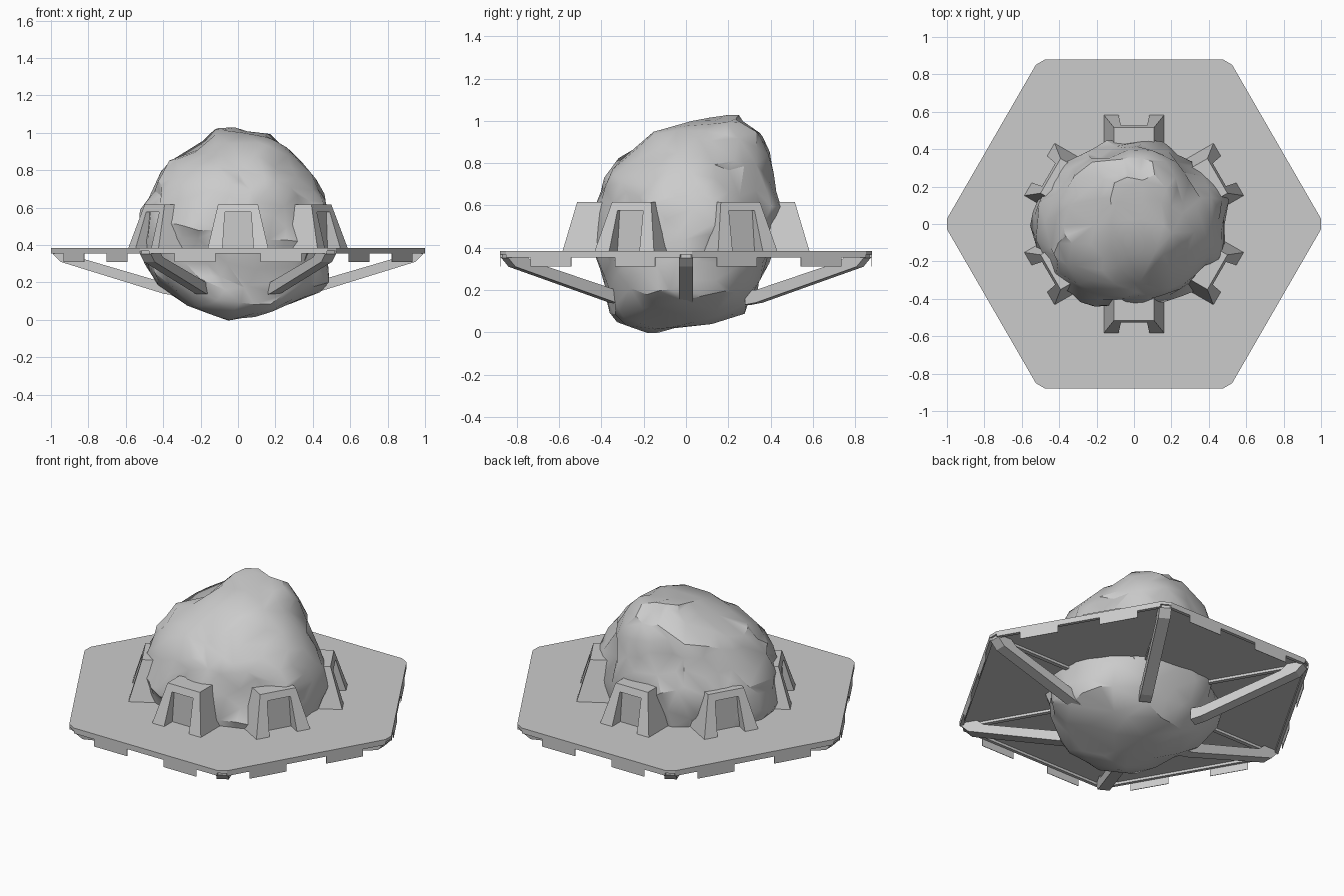
import bpy
import bmesh
import math
from mathutils import Vector, Matrix, noise

cube = bpy.data.objects.get("Cube")
if cube:
    bpy.data.objects.remove(cube, do_unlink=True)

grey = bpy.data.materials.new("station grey")
grey.use_nodes = True
grey.diffuse_color = (0.6, 0.6, 0.6, 1)
grey.node_tree.nodes["Principled BSDF"].inputs["Base Color"].default_value = (0.6, 0.6, 0.6, 1)

PLATE_TOP = 0.385
APOTHEM = 0.88
SIDES = 6


def finish(name, bm):
    bmesh.ops.recalc_face_normals(bm, faces=bm.faces)
    mesh = bpy.data.meshes.new(name)
    bm.to_mesh(mesh)
    bm.free()
    mesh.materials.append(grey)
    obj = bpy.data.objects.new(name, mesh)
    bpy.context.collection.objects.link(obj)
    return obj


def loft(bm, loops):
    """Closed solid through loops with equal point counts."""
    rings = [[bm.verts.new(p) for p in loop] for loop in loops]
    n = len(rings[0])
    for low, high in zip(rings, rings[1:]):
        for i in range(n):
            j = (i + 1) % n
            bm.faces.new((low[i], low[j], high[j], high[i]))
    bm.faces.new(rings[0][::-1])
    bm.faces.new(rings[-1])


def rect(r0, r1, half, z, shift=0):
    return [(r0, shift - half, z), (r1, shift - half, z),
            (r1, shift + half, z), (r0, shift + half, z)]


def apply_modifier(obj, mod):
    bpy.ops.object.select_all(action='DESELECT')
    bpy.context.view_layer.objects.active = obj
    obj.select_set(True)
    bpy.ops.object.modifier_apply(modifier=mod.name)


def ring_copies(obj, name, offset):
    """Six linked copies around the centre, the first being obj itself."""
    for k in range(SIDES):
        part = obj if k == 0 else obj.copy()
        if k:
            bpy.context.collection.objects.link(part)
        part.name = f"{name}_{k + 1}"
        part.matrix_world = Matrix.Rotation(math.radians(offset + 60 * k), 4, 'Z')


# Hexagonal deck with clipped corners
def hexagon(apothem, clip, z):
    half = apothem * math.tan(math.radians(30)) - clip
    points = []
    for k in range(SIDES):
        turn = Matrix.Rotation(math.radians(30 + 60 * k), 3, 'Z')
        points += [turn @ Vector((apothem, s * half, z)) for s in (-1, 1)]
    return points


bm = bmesh.new()
loft(bm, [hexagon(APOTHEM, 0.033, 0.368), hexagon(APOTHEM, 0.033, PLATE_TOP)])
finish("deck", bm)

# Rim strip and two thin hanging tabs on each edge
bm = bmesh.new()
loft(bm, [rect(0.86, APOTHEM, 0.475, 0.353), rect(0.86, APOTHEM, 0.475, 0.375)])
for s in (-1, 1):
    loft(bm, [rect(0.877, APOTHEM, 0.11, z, s * 0.23) for z in (0.31, 0.36)])
ring_copies(finish("edge_rim", bm), "edge_rim", 30)

# Braces from the deck corners down to the rock
bm = bmesh.new()
side_shape = [(0.99, 0.352), (0.95, 0.31), (0.40, 0.14), (0.34, 0.13),
              (0.34, 0.20), (0.40, 0.20), (0.86, 0.335), (0.90, 0.37), (0.99, 0.375)]
loft(bm, [[(r, s * 0.033, z) for r, z in side_shape] for s in (-1, 1)])
ring_copies(finish("brace", bm), "brace", 0)

# Slim ribs under the deck, from the rock to the corners
bm = bmesh.new()
loft(bm, [rect(0.35, 0.92, 0.012, z) for z in (0.353, 0.375)])
ring_copies(finish("deck_rib", bm), "deck_rib", 0)

# Tapered pylons with a recessed doorway
bm = bmesh.new()
loft(bm, [rect(0.38, 0.588, 0.165, 0.37), rect(0.38, 0.515, 0.107, 0.615)])
pylon = finish("pylon", bm)
bm = bmesh.new()
loft(bm, [rect(0.505, 0.7, 0.088, 0.3), rect(0.505, 0.7, 0.07, 0.575)])
cutter = finish("doorway_cutter", bm)
cutter.hide_render = True
cut = pylon.modifiers.new("doorway", 'BOOLEAN')
cut.operation = 'DIFFERENCE'
cut.solver = 'EXACT'
cut.object = cutter
apply_modifier(pylon, cut)
bpy.data.objects.remove(cutter, do_unlink=True)
ring_copies(pylon, "pylon", 30)

# Rock sections from bottom to top: z, left, right, front, back
SECTIONS = [
    (0.00, -0.06, 0.00, -0.16, -0.10),
    (0.04, -0.17, 0.17, -0.33, 0.12),
    (0.09, -0.28, 0.32, -0.37, 0.25),
    (0.17, -0.41, 0.46, -0.38, 0.32),
    (0.28, -0.49, 0.49, -0.40, 0.38),
    (0.42, -0.54, 0.49, -0.45, 0.41),
    (0.60, -0.53, 0.49, -0.41, 0.44),
    (0.73, -0.45, 0.43, -0.39, 0.41),
    (0.86, -0.37, 0.31, -0.28, 0.40),
    (0.95, -0.18, 0.22, -0.16, 0.33),
    (0.99, -0.14, 0.17, 0.00, 0.27),
    (1.02, -0.11, 0.00, 0.16, 0.24),
]


def section(z):
    for a, b in zip(SECTIONS, SECTIONS[1:]):
        if z <= b[0]:
            t = (z - a[0]) / (b[0] - a[0])
            return [p + (q - p) * t for p, q in zip(a, b)]
    return SECTIONS[-1]


# Craggy rock, shaped by the sections and broken into tilted slabs
bm = bmesh.new()
bmesh.ops.create_icosphere(bm, subdivisions=5, radius=1)
for v in bm.verts:
    d = v.co.normalized()
    z, left, right, front, back = section(0.51 + 0.51 * d.z)
    flat = math.hypot(d.x, d.y)
    c, s = (d.x / flat, d.y / flat) if flat > 0.001 else (0, 0)
    cx, cy = (left + right) / 2, (front + back) / 2
    p = Vector((cx + c * (right - left) / 2, cy + s * (back - front) / 2, z))
    seed = noise.voronoi(p * 5)[1][0]
    tilt = noise.noise_vector(seed * 7.3)
    slab = 0.022 * noise.noise(seed * 3.7) + 0.3 * tilt.dot(p - seed / 5)
    rough = 0.03 * noise.noise(p * 5) + 0.02 * noise.noise(p * 11)
    v.co = p + Vector((d.x, d.y, d.z * 0.4)) * (rough + slab)
bmesh.ops.smooth_vert(bm, verts=bm.verts, factor=0.5, use_axis_x=True, use_axis_y=True, use_axis_z=True)
rock = finish("rock", bm)
thin = rock.modifiers.new("facets", 'DECIMATE')
thin.ratio = 0.12
apply_modifier(rock, thin)
bpy.ops.object.shade_smooth_by_angle(angle=math.radians(30))
